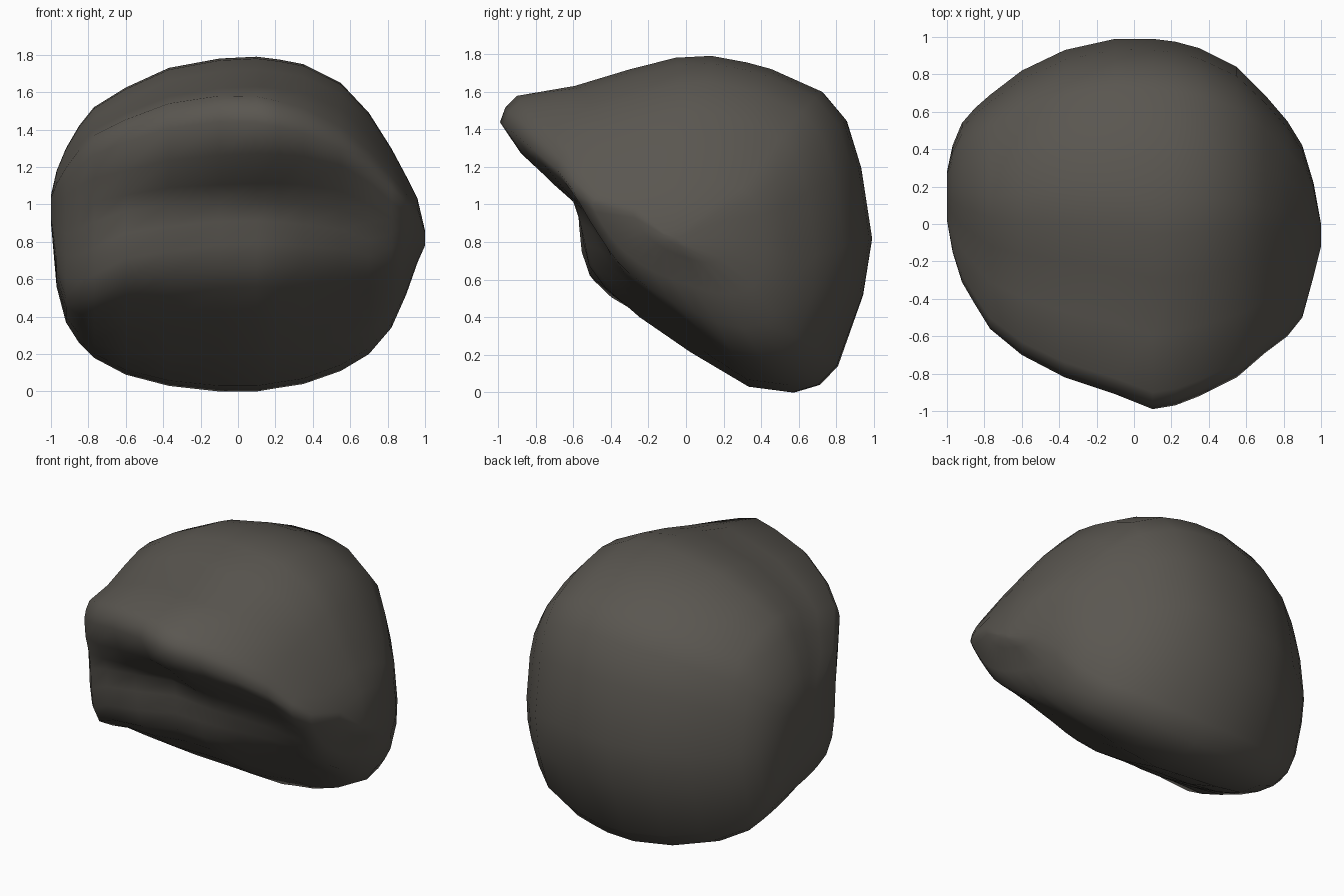
import bpy, bmesh

# Side profiles (y, z), from the brow tip over the crown, down the back and up the front
CROWN = [(-1, 1.45), (-.97, 1.53), (-.91, 1.59), (-.6, 1.63), (-.3, 1.72), (-.06, 1.78), (.13, 1.79),
         (.32, 1.755), (.45, 1.72), (.72, 1.6), (.85, 1.45), (.93, 1.2)]
BACK = [(.99, .82), (.94, .52), (.8, .14), (.7, .04), (.56, 0), (.33, .03)]
BACK_FULL = [(.99, .7), (.97, .4), (.86, .13), (.75, .04), (.56, 0), (.33, .05)]
FRONT = {  # underside, lip and notch at five widths
    -.93: [(.1, .05), (-.2, .09), (-.5, .15), (-.74, .24), (-.89, .42), (-.95, .66), (-.97, .9), (-.98, 1.1), (-1, 1.3)],
    -.65: [(.05, .14), (-.28, .31), (-.54, .46), (-.74, .58), (-.81, .72), (-.83, .88), (-.83, 1.02), (-.87, 1.12), (-.96, 1.27)],
    0: [(0, .22), (-.28, .41), (-.46, .57), (-.53, .68), (-.55, .8), (-.56, .92), (-.58, 1.02), (-.7, 1.11), (-.88, 1.27)],
    .65: [(.12, .18), (-.1, .34), (-.32, .5), (-.48, .63), (-.57, .75), (-.63, .87), (-.7, 1.0), (-.8, 1.12), (-.93, 1.28)],
    .9: [(.15, .13), (-.1, .24), (-.32, .37), (-.48, .5), (-.61, .63), (-.71, .76), (-.8, .9), (-.88, 1.06), (-.96, 1.25)],
}
# Stations across the width: x, zmin, zmax, ymin, ymax
STATIONS = [
    (-1, .9, 1.05, .02, .28), (-.97, .56, 1.18, -.15, .42), (-.92, .37, 1.3, -.31, .54), (-.85, .26, 1.42, -.43, .62),
    (-.77, .18, 1.52, -.56, .69), (-.6, .09, 1.625, -.7, .82), (-.37, .03, 1.73, -.82, .93),
    (-.1, 0, 1.78, -.91, .99), (.1, 0, 1.79, -.99, .99), (.22, .02, 1.775, -.97, .975), (.35, .04, 1.75, -.92, .94),
    (.55, .11, 1.65, -.82, .84), (.7, .2, 1.49, -.69, .69), (.82, .34, 1.3, -.6, .55),
    (.9, .52, 1.15, -.5, .42), (.96, .69, 1.03, -.28, .22), (1, .78, .86, -.12, .0)]


def mix(p, q, t):
    return [(a[0] + (b[0] - a[0]) * t, a[1] + (b[1] - a[1]) * t) for a, b in zip(p, q)]


def profile(x):
    keys = sorted(FRONT)
    cx = min(max(x, keys[0]), keys[-1])
    for k0, k1 in zip(keys, keys[1:]):
        if k0 <= cx <= k1:
            front = mix(FRONT[k0], FRONT[k1], (cx - k0) / (k1 - k0))
    drop = .13 * min(max(x, 0), .6)          # brow sinks towards the right
    crown = [(y, z - drop if i < 3 else z) for i, (y, z) in enumerate(CROWN)]
    back = mix(BACK, BACK_FULL, min(max((x - .4) / .4, 0), 1))
    return crown + back + front


# Loft the profile through the stations
bm = bmesh.new()
rings = []
for x, z0, z1, y0, y1 in STATIONS:
    rings.append([bm.verts.new((x, y0 + (y + 1) / 1.99 * (y1 - y0), z0 + z / 1.79 * (z1 - z0)))
                  for y, z in profile(x)])
n = len(rings[0])
for a, b in zip(rings, rings[1:]):
    for i in range(n):
        j = (i + 1) % n
        bm.faces.new((a[i], a[j], b[j], b[i]))
# Ends closed with a fan
for r in (rings[0], rings[-1]):
    bmesh.ops.poke(bm, faces=[bm.faces.new(r)])
bmesh.ops.recalc_face_normals(bm, faces=bm.faces[:])
for f in bm.faces:
    f.smooth = True

mesh = bpy.data.meshes.new("smooth_shell")
bm.to_mesh(mesh)
bm.free()
shell = bpy.data.objects.new("smooth_shell", mesh)
bpy.context.collection.objects.link(shell)

mat = bpy.data.materials.new("dark warm grey")
mat.diffuse_color = (.102, .094, .081, 1)
mesh.materials.append(mat)
